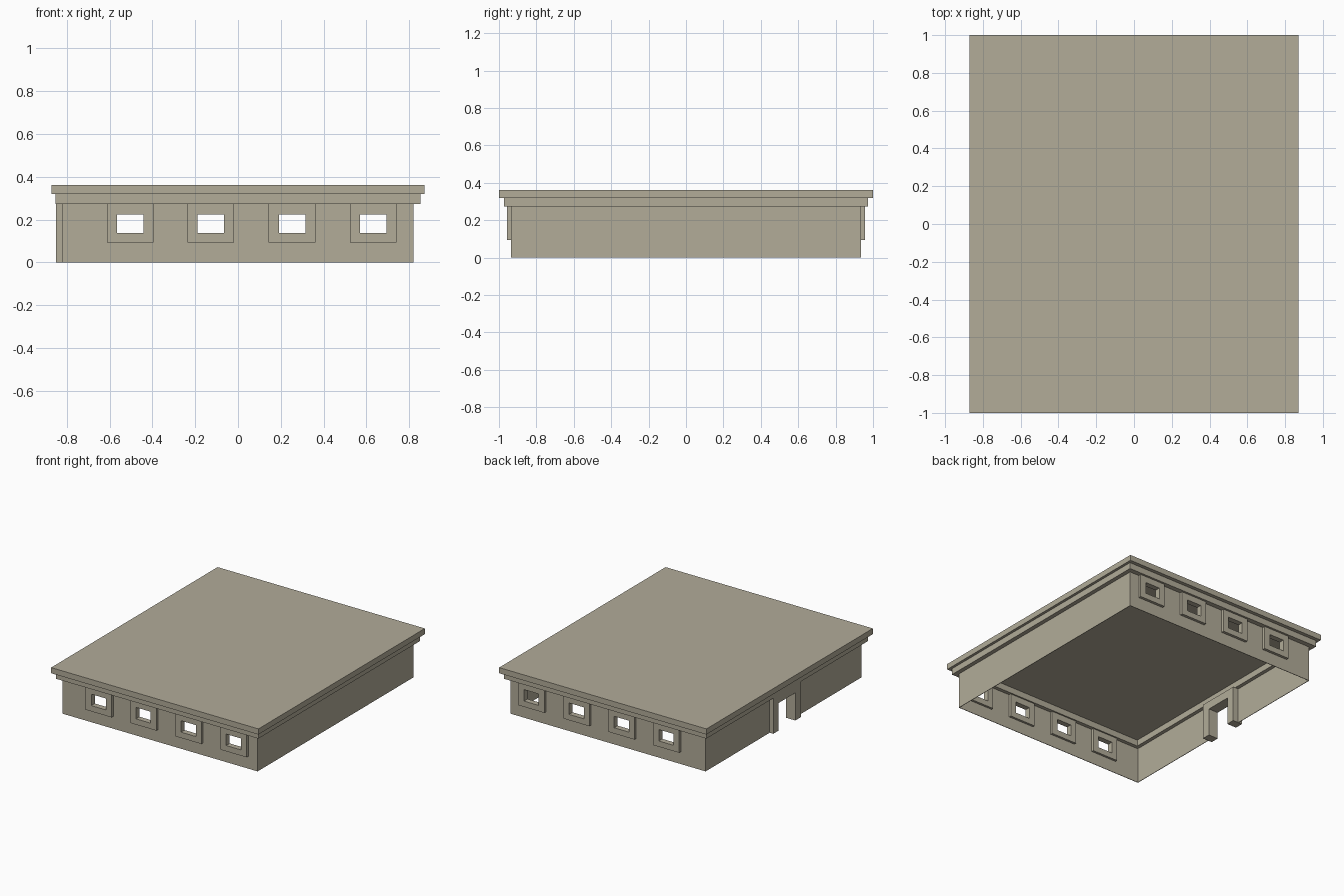
import bpy, bmesh
from mathutils import Matrix, Vector

if "Cube" in bpy.data.objects:
    bpy.data.objects.remove(bpy.data.objects["Cube"])

stone = bpy.data.materials.new("warm grey stone")
stone.diffuse_color = (0.445, 0.412, 0.318, 1)
stone.use_nodes = True
stone.node_tree.nodes["Principled BSDF"].inputs["Base Color"].default_value = stone.diffuse_color


def boxes(name, extents, cutter=False):
    """One object made of boxes given as (x0, x1, y0, y1, z0, z1)."""
    bm = bmesh.new()
    for x0, x1, y0, y1, z0, z1 in extents:
        m = Matrix.Translation(Vector((x0 + x1, y0 + y1, z0 + z1)) / 2)
        m = m @ Matrix.Diagonal((x1 - x0, y1 - y0, z1 - z0, 1))
        bmesh.ops.create_cube(bm, size=1, matrix=m)
    me = bpy.data.meshes.new(name)
    bm.to_mesh(me)
    bm.free()
    ob = bpy.data.objects.new(name, me)
    bpy.context.collection.objects.link(ob)
    if cutter:
        ob.hide_render = True
        ob.display_type = 'WIRE'
    else:
        me.materials.append(stone)
    return ob


def cut(ob, *cutters):
    for c in cutters:
        mod = ob.modifiers.new(c.name, 'BOOLEAN')
        mod.operation = 'DIFFERENCE'
        mod.solver = 'EXACT'
        mod.object = c


WX, WY, T = 0.82, 0.935, 0.004      # wall half sizes and thickness
WALL_TOP = 0.272
windows = [-0.503, -0.127, 0.2525, 0.632]

# cutters for the room, the window openings and the doorway
room = boxes("room_cutter", [(-WX + T, WX - T, -WY + T, WY - T, -0.1, 0.4)], True)
holes = boxes("window_cutter",
              [(x - 0.062, x + 0.062, -1.1, 1.1, 0.138, 0.225) for x in windows], True)
doorway = boxes("door_cutter", [(-1.0, -0.7, -0.10, 0.10, -0.1, 0.21)], True)

# thin walls, open at the bottom
walls = boxes("walls", [(-WX, WX, -WY, WY, 0, WALL_TOP)])
cut(walls, room, holes, doorway)

# window frames, standing proud on both sides of the front and back walls
for side, s in (("front", -1), ("back", 1)):
    y0, y1 = sorted((s * (WY + 0.021), s * (WY - 0.021)))
    frames = boxes(side + "_window_frames",
                   [(x - 0.109, x + 0.109, y0, y1, 0.094, WALL_TOP) for x in windows])
    cut(frames, holes)

# door frame through the left wall
door_frame = boxes("door_frame", [(-0.85, -0.77, -0.165, 0.165, 0, WALL_TOP)])
cut(door_frame, doorway)

# stepped flat roof: a ledge ring straddling the walls, and the slab on top
LIP = 0.032
ledge_hole = boxes("ledge_cutter", [(-WX + LIP, WX - LIP, -WY + LIP, WY - LIP, 0.1, 0.5)], True)
ledge = boxes("roof_ledge", [(-0.852, 0.852, -0.972, 0.972, WALL_TOP, 0.319)])
cut(ledge, ledge_hole)
boxes("roof_slab", [(-0.872, 0.872, -1, 1, 0.319, 0.362)])
